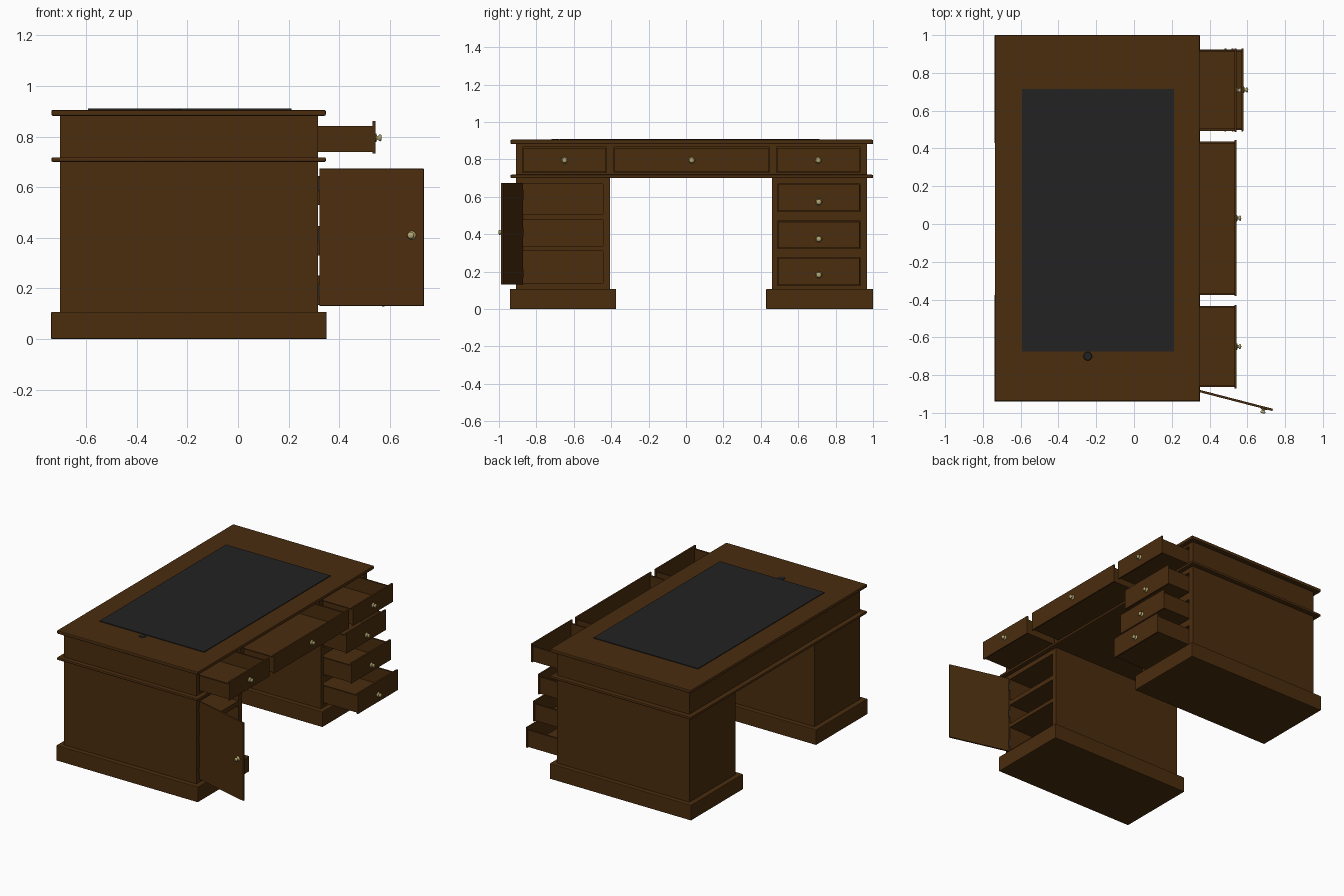
import bpy, bmesh, math
from mathutils import Matrix, Vector

if "Cube" in bpy.data.objects:
    bpy.data.objects.remove(bpy.data.objects["Cube"])


def material(name, rgb):
    m = bpy.data.materials.new(name)
    m.diffuse_color = (*rgb, 1)
    m.use_nodes = True
    m.node_tree.nodes["Principled BSDF"].inputs["Base Color"].default_value = m.diffuse_color
    return m


WOOD = material("dark_wood", (0.070, 0.026, 0.0045))
LEATHER = material("black_leather", (0.016, 0.016, 0.016))
BRASS = material("brass", (0.45, 0.38, 0.16))
IRON = material("hinge_iron", (0.02, 0.018, 0.015))


def finish(bm, name, mat):
    me = bpy.data.meshes.new(name)
    bm.to_mesh(me)
    bm.free()
    me.materials.append(mat)
    ob = bpy.data.objects.new(name, me)
    bpy.context.collection.objects.link(ob)
    return ob


def add_box(bm, x, y, z):
    c = [(a + b) / 2 for a, b in (x, y, z)]
    s = [b - a for a, b in (x, y, z)]
    bmesh.ops.create_cube(bm, size=1, matrix=Matrix.Translation(c) @ Matrix.Diagonal((*s, 1)))


def box(name, x, y, z, mat=WOOD, bevel=0.0):
    bm = bmesh.new()
    add_box(bm, x, y, z)
    if bevel:
        bmesh.ops.bevel(bm, geom=bm.edges[:], offset=bevel, segments=2, profile=0.5, affect='EDGES')
    return finish(bm, name, mat)


def cut(ob, boxes):
    # hollow out openings for drawers and shelves
    bm = bmesh.new()
    for b in boxes:
        add_box(bm, *b)
    cutter = finish(bm, ob.name + "_cutter", WOOD)
    cutter.hide_render = True
    cutter.hide_viewport = True
    mod = ob.modifiers.new("openings", 'BOOLEAN')
    mod.object = cutter
    mod.operation = 'DIFFERENCE'
    mod.solver = 'EXACT'


def knob(name, pos, direction):
    # turned brass knob: (radius, distance) profile spun round its axis
    profile = [(0, 0), (0.017, 0), (0.017, 0.003), (0.008, 0.006), (0.007, 0.011),
               (0.013, 0.015), (0.014, 0.020), (0.009, 0.024), (0, 0.025)]
    bm = bmesh.new()
    vs = [bm.verts.new((r, 0, h)) for r, h in profile]
    es = [bm.edges.new(p) for p in zip(vs, vs[1:])]
    bmesh.ops.spin(bm, geom=vs + es, cent=(0, 0, 0), axis=(0, 0, 1), angle=math.tau, steps=16)
    bmesh.ops.remove_doubles(bm, verts=bm.verts[:], dist=1e-5)
    bmesh.ops.recalc_face_normals(bm, faces=bm.faces[:])
    rot = Vector((0, 0, 1)).rotation_difference(Vector(direction)).to_matrix().to_4x4()
    bm.transform(Matrix.Translation(pos) @ rot)
    for f in bm.faces:
        f.smooth = True
    return finish(bm, name, BRASS)


def drawer(name, y, z, front, back, knob_z):
    # face board, open-topped tray and knob
    t = 0.012
    box(name + "_front", (front - t, front), y, z, bevel=0.002)
    y0, y1 = y[0] + 0.006, y[1] - 0.006
    z0, z1 = z[0] + 0.005, z[1] - 0.02
    x1 = front - t
    bm = bmesh.new()
    add_box(bm, (back, x1), (y0, y1), (z0, z0 + 0.008))
    add_box(bm, (back, x1), (y0, y0 + t), (z0, z1))
    add_box(bm, (back, x1), (y1 - t, y1), (z0, z1))
    add_box(bm, (back, back + t), (y0 + t, y1 - t), (z0, z1))
    finish(bm, name + "_tray", WOOD)
    knob(name + "_knob", (front, sum(y) / 2, knob_z), (1, 0, 0))


# desk top, leather writing surface and its small stud
box("desk_top", (-0.737, 0.347), (-0.938, 1.0), (0.882, 0.905), bevel=0.005)
box("leather_pad", (-0.592, 0.212), (-0.675, 0.714), (0.903, 0.91), LEATHER)
bm = bmesh.new()
bmesh.ops.create_cone(bm, cap_ends=True, segments=16, radius1=0.024, radius2=0.02, depth=0.004,
                      matrix=Matrix.Translation((-0.245, -0.700, 0.906)))
finish(bm, "pad_stud", LEATHER)

# upper carcass with three drawers over a moulding
X = (-0.704, 0.316)
upper = box("upper_carcass", X, (-0.908, 0.968), (0.716, 0.884))
upper_y = {"left": (-0.870, -0.428), "middle": (-0.382, 0.444), "right": (0.487, 0.928)}
UZ = (0.733, 0.862)
cut(upper, [((-0.67, 0.4), (a - 0.003, b + 0.003), (UZ[0] - 0.003, UZ[1] + 0.003))
            for a, b in upper_y.values()])
for side, y in upper_y.items():
    drawer(side + "_top_drawer", y, UZ, 0.543, -0.42, 0.795)
box("waist_moulding", (-0.737, 0.347), (-0.938, 1.0), (0.700, 0.718), bevel=0.005)

# pedestals and plinths
cupboard = box("cupboard_pedestal", X, (-0.908, -0.406), (0.1, 0.702))
drawers = box("drawer_pedestal", X, (0.460, 0.968), (0.1, 0.702))
box("cupboard_plinth", (-0.739, 0.35), (-0.941, -0.374), (0, 0.107), bevel=0.004)
box("drawer_plinth", (-0.739, 0.35), (0.428, 1.0), (0, 0.107), bevel=0.004)

# cupboard compartments, leaving two shelves between them
cut(cupboard, [((-0.67, 0.4), (-0.872, -0.444), z)
               for z in ((0.139, 0.310), (0.337, 0.476), (0.508, 0.668))])

# drawer stack, each pulled out a little further
DY = (0.491, 0.929)
stack = [("upper", (0.524, 0.665), 0.490, 0.572),
         ("centre", (0.326, 0.467), 0.528, 0.374),
         ("lower", (0.129, 0.272), 0.580, 0.182)]
cut(drawers, [((-0.67, 0.4), (DY[0] - 0.003, DY[1] + 0.003), (z[0] - 0.003, z[1] + 0.003))
              for _, z, _, _ in stack])
for label, z, front, kz in stack:
    drawer(label + "_side_drawer", DY, z, front, front - 0.96, kz)

# open cupboard door with its knob and hinges
angle = math.radians(-14.5)
hinge = Matrix.Translation((0.324, -0.872, 0)) @ Matrix.Rotation(angle, 4, 'Z')
door = box("cupboard_door", (0, 0.425), (-0.012, 0), (0.131, 0.673), bevel=0.002)
door.matrix_world = hinge
knob("door_knob", hinge @ Vector((0.378, -0.012, 0.41)), hinge.to_3x3() @ Vector((0, -1, 0)))
for i, z in enumerate((0.19, 0.41, 0.61)):
    bm = bmesh.new()
    bmesh.ops.create_cone(bm, cap_ends=True, segments=12, radius1=0.006, radius2=0.006, depth=0.05,
                          matrix=Matrix.Translation((0.320, -0.874, z)))
    finish(bm, "door_hinge_%d" % (i + 1), IRON)
